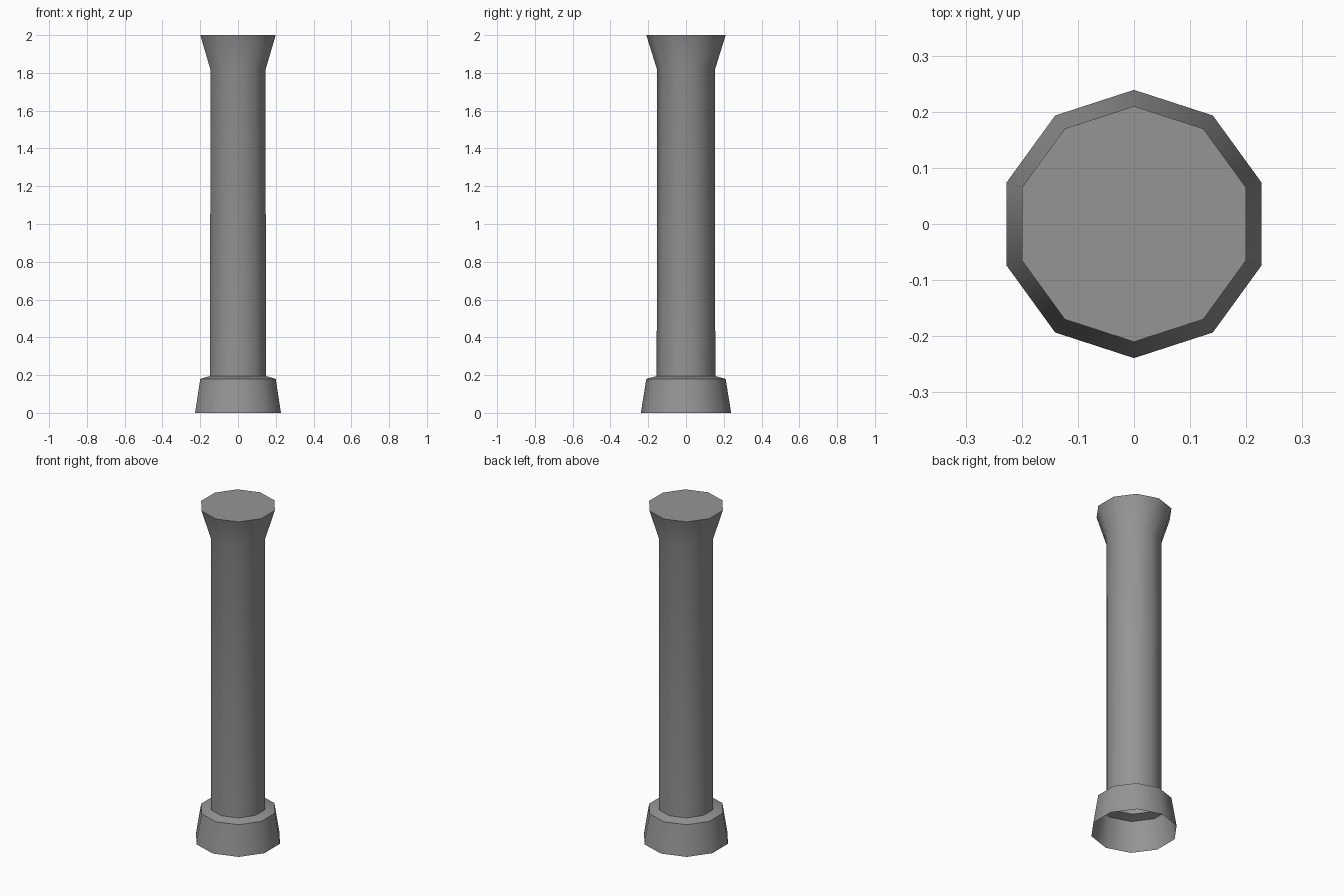
import bpy, bmesh, math

cube = bpy.data.objects.get("Cube")
if cube:
    bpy.data.objects.remove(cube, do_unlink=True)

SIDES = 10

# Stone colour
stone = bpy.data.materials.new("grey_stone")
stone.use_nodes = True
colour = (0.30, 0.30, 0.30, 1)
stone.diffuse_color = colour
stone.node_tree.nodes["Principled BSDF"].inputs["Base Color"].default_value = colour


def add_ring(bm, radius, z):
    """Ten-sided ring with a corner on the y axis."""
    angles = [math.pi / 2 + 2 * math.pi * i / SIDES for i in range(SIDES)]
    return [bm.verts.new((radius * math.cos(a), radius * math.sin(a), z)) for a in angles]


# Column profile from the open foot to the flared, capped top: radius, height
profile = [(0.239, 0), (0.21, 0.18), (0.155, 0.195), (0.154, 1.82), (0.21, 2)]

bm = bmesh.new()
rings = [add_ring(bm, r, z) for r, z in profile]
for low, high in zip(rings, rings[1:]):
    for i in range(SIDES):
        j = (i + 1) % SIDES
        bm.faces.new((low[i], low[j], high[j], high[i]))
bm.faces.new(rings[-1])

mesh = bpy.data.meshes.new("column")
bm.to_mesh(mesh)
bm.free()
mesh.materials.append(stone)
column = bpy.data.objects.new("column", mesh)
bpy.context.collection.objects.link(column)

# Smooth round the shaft, crisp at the foot step and cap
bpy.ops.object.select_all(action="DESELECT")
column.select_set(True)
bpy.context.view_layer.objects.active = column
bpy.ops.object.shade_smooth_by_angle(angle=math.radians(40))
